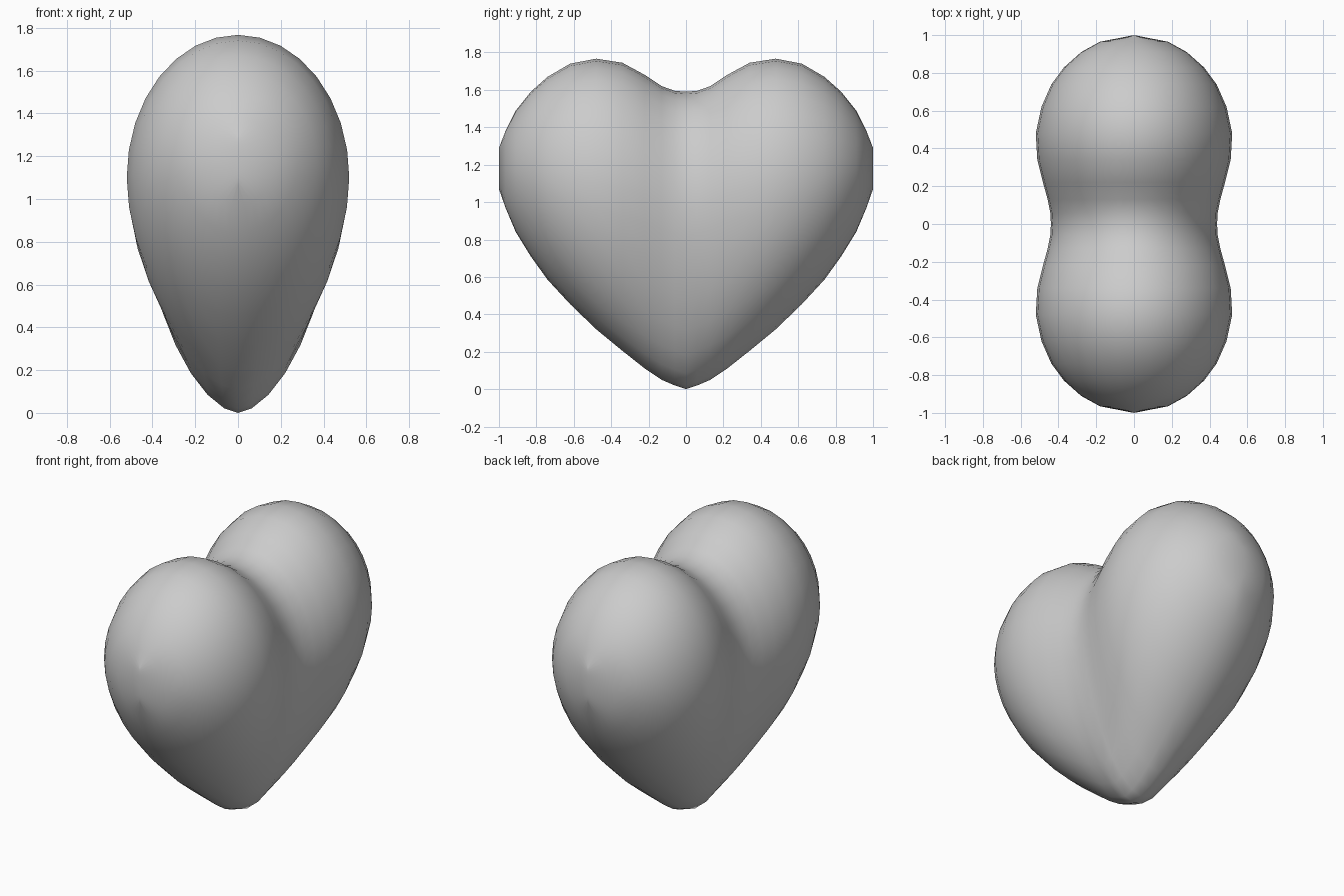
import bpy, bmesh
from math import sin, cos, pi

if "Cube" in bpy.data.objects:
    bpy.data.objects.remove(bpy.data.objects["Cube"])

# Vertical slices from the middle to one side:
# y, bottom z, top z, half thickness, z of widest point, lower roundness
SLICES = [
    (0.00, 0.00, 1.59, 0.440, 0.95, 1.70),
    (0.06, 0.02, 1.595, 0.443, 0.97, 1.70),
    (0.13, 0.05, 1.62, 0.457, 1.00, 1.72),
    (0.22, 0.11, 1.68, 0.482, 1.04, 1.76),
    (0.34, 0.205, 1.745, 0.512, 1.07, 1.82),
    (0.48, 0.32, 1.767, 0.520, 1.10, 1.88),
    (0.62, 0.455, 1.74, 0.490, 1.12, 1.90),
    (0.74, 0.585, 1.67, 0.437, 1.14, 1.90),
    (0.83, 0.71, 1.59, 0.370, 1.16, 1.90),
    (0.91, 0.84, 1.49, 0.280, 1.17, 1.90),
    (0.965, 0.97, 1.38, 0.180, 1.18, 1.90),
    (1.00, 1.07, 1.29, 0.000, 1.18, 1.90),
]
STEPS = 16


def slice_points(y, zb, zt, w, zm, p):
    """Half egg-shaped section from the bottom seam to the top seam."""
    pts = []
    for j in range(STEPS + 1):
        a = -pi / 2 + pi * j / STEPS
        c, s = max(cos(a), 0.0), abs(sin(a))
        if j in (0, STEPS):
            c = 0.0
        e = 2 / p if a < 0 else 1.0
        h = (zb - zm) if a < 0 else (zt - zm)
        pts.append((w * c ** e, y, zm + h * s ** e))
    return pts


# One quarter of the heart as a lofted patch
bm = bmesh.new()
grid = [[bm.verts.new(p) for p in slice_points(*s)] for s in SLICES]
for a, b in zip(grid, grid[1:]):
    for j in range(STEPS):
        bm.faces.new((a[j], b[j], b[j + 1], a[j + 1]))
mesh = bpy.data.meshes.new("heart")
bm.to_mesh(mesh)
bm.free()
heart = bpy.data.objects.new("heart", mesh)
bpy.context.collection.objects.link(heart)

# Mirror to both faces and both lobes
mirror = heart.modifiers.new("mirror", 'MIRROR')
mirror.use_axis = (True, True, False)
mirror.merge_threshold = 0.001

bpy.context.view_layer.objects.active = heart
heart.select_set(True)
bpy.ops.object.modifier_apply(modifier="mirror")
bpy.ops.object.shade_smooth_by_angle(angle=1.05)
